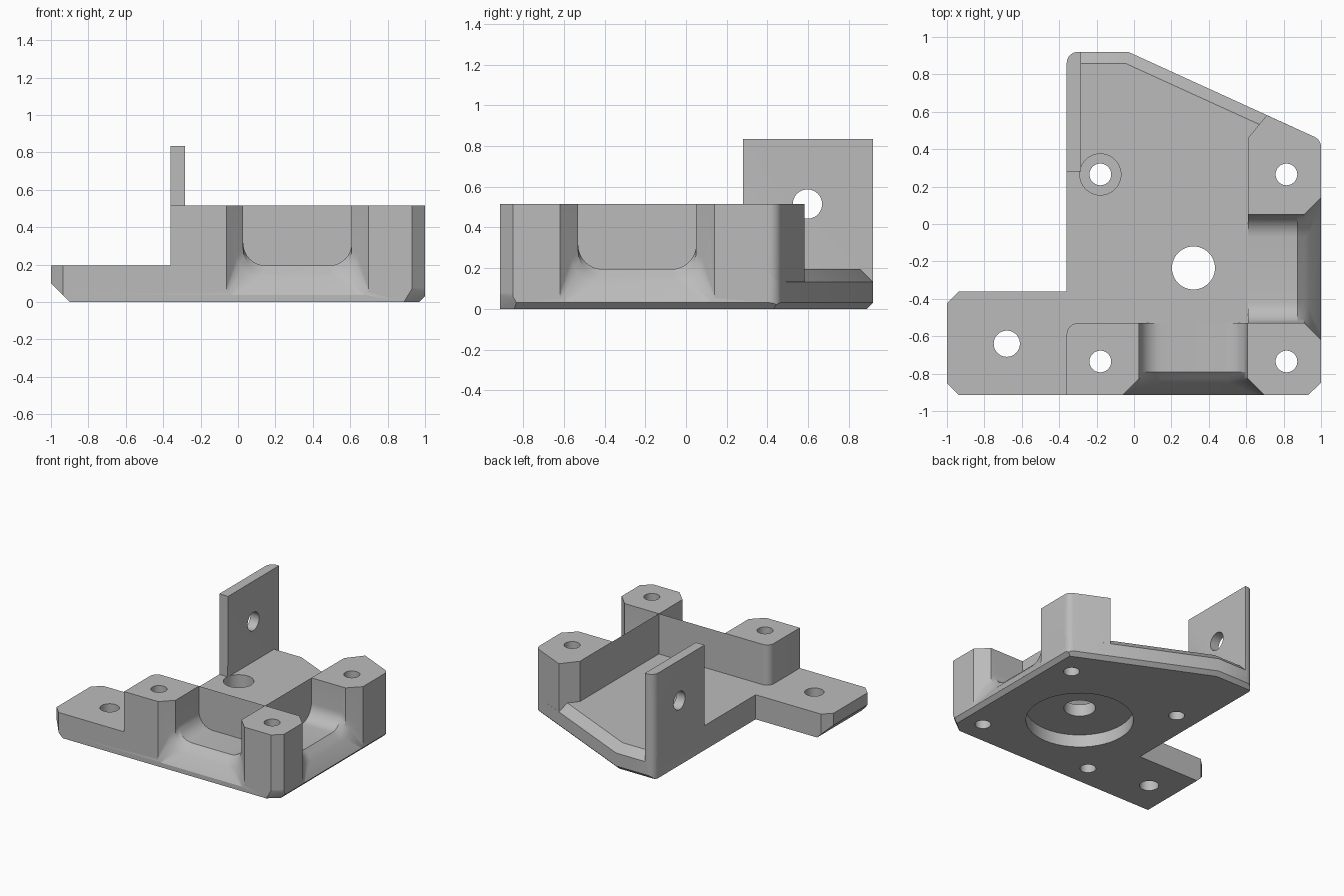
import bpy, bmesh, math
from mathutils import Vector, Matrix

if "Cube" in bpy.data.objects:
    bpy.data.objects.remove(bpy.data.objects["Cube"], do_unlink=True)

FLOOR, POST_TOP, TAB_TOP = 0.195, 0.515, 0.835
FRONT, BACK = -0.915, 0.92

grey = bpy.data.materials.new("machined grey")
grey.use_nodes = True
grey.diffuse_color = (0.5, 0.5, 0.5, 1)
grey.node_tree.nodes["Principled BSDF"].inputs["Base Color"].default_value = (0.5, 0.5, 0.5, 1)


def finish(bm, name):
    bmesh.ops.recalc_face_normals(bm, faces=bm.faces)
    mesh = bpy.data.meshes.new(name)
    bm.to_mesh(mesh)
    bm.free()
    mesh.materials.append(grey)
    obj = bpy.data.objects.new(name, mesh)
    bpy.context.collection.objects.link(obj)
    return obj


def rounded(corners, steps=8):
    """Outline from (x, y) or (x, y, radius) corners."""
    out = []
    for i, c in enumerate(corners):
        p = Vector(c[:2])
        if len(c) == 2:
            out.append(p)
            continue
        a = (Vector(corners[i - 1][:2]) - p).normalized()
        b = (Vector(corners[(i + 1) % len(corners)][:2]) - p).normalized()
        half = a.angle(b) / 2
        centre = p + (a + b).normalized() * c[2] / math.sin(half)
        start = p + a * c[2] / math.tan(half) - centre
        end = p + b * c[2] / math.tan(half) - centre
        turn = start.angle_signed(end)
        for s in range(steps + 1):
            # angle_signed is clockwise positive
            out.append(centre + Matrix.Rotation(-turn * s / steps, 2) @ start)
    return out


def loft(rings, name):
    """Closed solid through matching rings of points."""
    bm = bmesh.new()
    loops = [[bm.verts.new(p) for p in ring] for ring in rings]
    n = len(loops[0])
    for lo, hi in zip(loops, loops[1:]):
        for i in range(n):
            j = (i + 1) % n
            bm.faces.new((lo[i], lo[j], hi[j], hi[i]))
    bm.faces.new(loops[0])
    bm.faces.new(loops[-1])
    return finish(bm, name)


def prism(corners, z0, z1, name):
    pts = rounded(corners)
    return loft([[(p.x, p.y, z) for p in pts] for z in (z0, z1)], name)


def slice_off(obj, point, normal):
    """Remove everything beyond a plane and close the cut."""
    bm = bmesh.new()
    bm.from_mesh(obj.data)
    res = bmesh.ops.bisect_plane(bm, geom=bm.verts[:] + bm.edges[:] + bm.faces[:],
                                 plane_co=point, plane_no=Vector(normal).normalized(),
                                 clear_outer=True)
    edges = [e for e in res["geom_cut"] if isinstance(e, bmesh.types.BMEdge)]
    bmesh.ops.holes_fill(bm, edges=edges)
    bmesh.ops.recalc_face_normals(bm, faces=bm.faces)
    bm.to_mesh(obj.data)
    bm.free()


def drill(centre, radius, depth, axis="Z"):
    bm = bmesh.new()
    bmesh.ops.create_cone(bm, cap_ends=True, segments=48, radius1=radius,
                          radius2=radius, depth=depth)
    if axis == "X":
        bmesh.ops.rotate(bm, verts=bm.verts, matrix=Matrix.Rotation(math.pi / 2, 3, "Y"))
    bmesh.ops.translate(bm, verts=bm.verts, vec=centre)
    return finish(bm, "hole_cutter")


def channel(place, length):
    """Rounded U channel that flares towards its open end."""
    stations = ((-0.02, 0.11, 0.19, 0.01), (0.06, 0.03, 0.065, 0.12),
                (0.09, 0, 0.035, 0.12), (0.125, 0, 0, 0.12), (length, 0, 0, 0.12))
    rings = []
    for t, side, drop, r in stations:
        w, z = 0.29 + side, FLOOR - drop
        u = rounded([(-w, 1), (-w, z, r), (w, z, r), (w, 1)])
        rings.append([place(p.x, t, p.y) for p in u])
    obj = loft(rings, "channel_cutter")
    bm = bmesh.new()
    bm.from_mesh(obj.data)
    bmesh.ops.triangulate(bm, faces=bm.faces)
    bm.to_mesh(obj.data)
    bm.free()
    return obj


def combine(base, tool, operation):
    mod = base.modifiers.new(operation, "BOOLEAN")
    mod.operation, mod.solver, mod.object = operation, "EXACT", tool
    bpy.context.view_layer.objects.active = base
    bpy.ops.object.modifier_apply(modifier=mod.name)
    bpy.data.objects.remove(tool, do_unlink=True)


# Base plate with side arm
bracket = prism([(-1, -0.85), (-0.935, FRONT), (0.93, FRONT), (1, -0.85),
                 (1, 0.45, 0.06), (-0.03, BACK), (-0.36, BACK, 0.06),
                 (-0.36, -0.36), (-0.935, -0.36), (-1, -0.425)], 0, FLOOR, "corner_bracket")
slant = Vector((1.03, 0.47)).yx.normalized()
# Bottom bevels: arm end, right edge, back, slanted edge, front right corner
slice_off(bracket, (-1, 0, 0.1), (-1, 0, -1))
slice_off(bracket, (1, 0, 0.03), (1, 0, -1))
slice_off(bracket, (0, BACK, 0.03), (0, 1, -1))
slice_off(bracket, (-0.03, BACK, 0.03), (slant.x, slant.y, -1))
slice_off(bracket, (0.93, FRONT, 0.07), (0.65, -0.76, -0.4))
# Top bevels: back and slanted edge
slice_off(bracket, (0, BACK, 0.133), (0, 1, 1))
slice_off(bracket, (-0.03, BACK, 0.133), (slant.x, slant.y, 1))

# Raised post blocks
combine(bracket, prism([(-0.36, FRONT), (0.93, FRONT), (1, -0.85), (1, 0.45, 0.06),
                        (0.71, 0.582), (0.61, 0.46), (0.61, -0.53), (-0.36, -0.53, 0.06)],
                       0.08, POST_TOP, "post_blocks"), "UNION")
# Upright tab
combine(bracket, prism([(-0.36, 0.28), (-0.283, 0.28), (-0.283, BACK), (-0.36, BACK, 0.06)],
                       0.08, TAB_TOP, "tab"), "UNION")

# Channels separating the posts
cutters = [channel(lambda a, t, z: (0.318 + a, FRONT + t, z), -0.53 - FRONT),
           channel(lambda a, t, z: (1 - t, -0.24 + a, z), 0.39)]
# Screw holes
for x, y, r in ((-0.18, 0.265, 0.058), (-0.18, -0.735, 0.058), (0.815, -0.735, 0.058),
                (0.815, 0.265, 0.058), (-0.68, -0.64, 0.07), (0.318, -0.235, 0.115)):
    cutters.append(drill((x, y, 0), r, 3))
# Tab hole, screw head recess, round recess underneath
cutters.append(drill((-0.32, 0.597, 0.515), 0.072, 0.3, "X"))
cutters.append(drill((-0.18, 0.265, 0.185), 0.11, 0.2))
cutters.append(drill((0.318, -0.235, 0), 0.39, 0.2))
for cutter in cutters:
    combine(bracket, cutter, "DIFFERENCE")

bpy.ops.object.select_all(action="DESELECT")
bracket.select_set(True)
bpy.context.view_layer.objects.active = bracket
bpy.ops.object.shade_smooth_by_angle(angle=math.radians(25))
